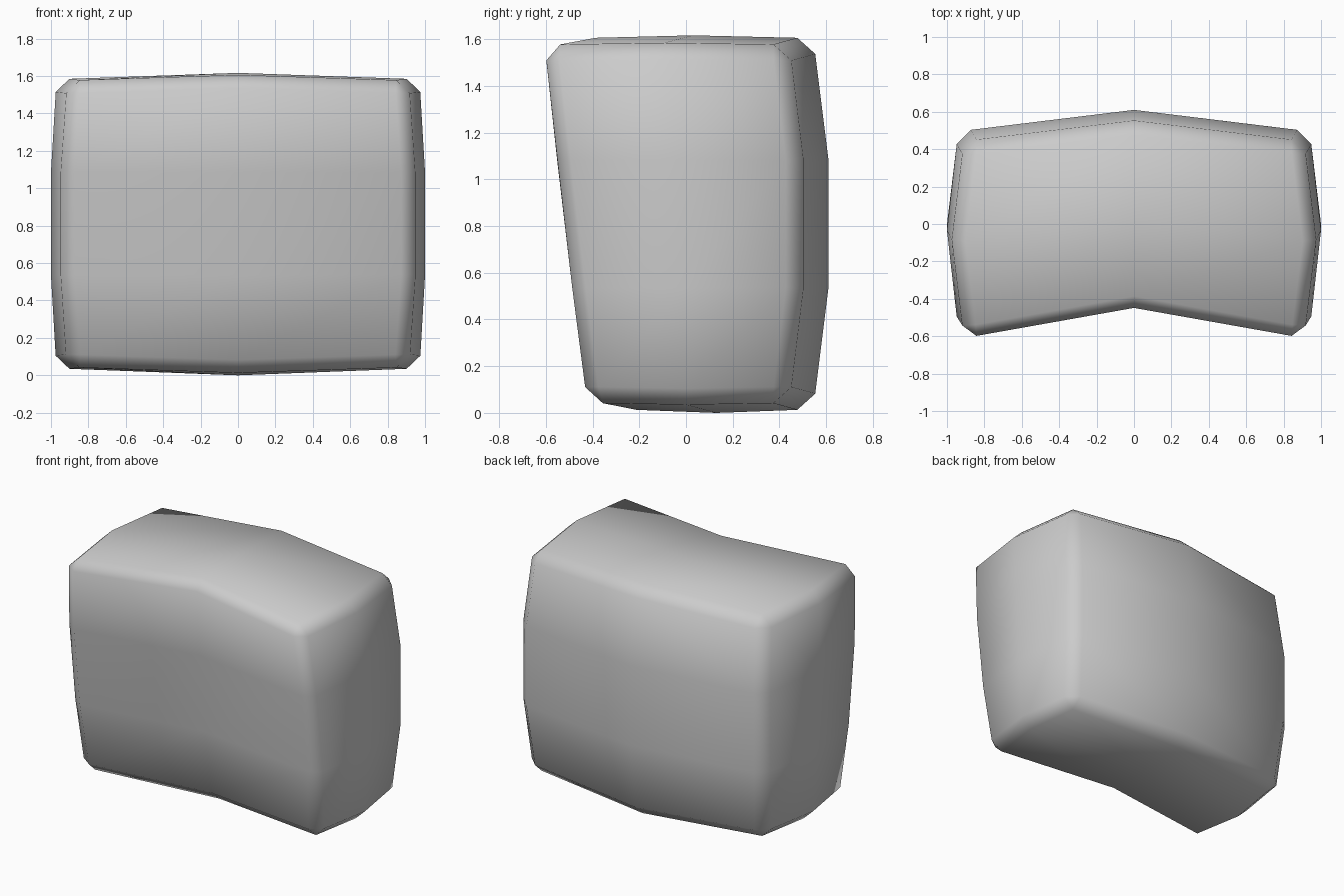
import bpy, bmesh

if "Cube" in bpy.data.objects:
    bpy.data.objects.remove(bpy.data.objects["Cube"])

# Section columns for the right half, one entry per level (bottom to top)
Z_SIDE = [0.045, 0.535, 1.085, 1.575]
CORNER_X = [0.905, 0.94, 0.94, 0.905]
MIDDLE_X = [0.97, 1.0, 1.0, 0.97]
FRONT_CENTRE = [-0.28, -0.365, -0.42, -0.455]
FRONT_CORNER = [-0.435, -0.497, -0.562, -0.618]
BACK_CENTRE = [0.545, 0.61, 0.61, 0.545]
BACK_CORNER = [0.435, 0.495, 0.495, 0.435]
Z_CENTRE = {-1: (0.015, 1.605), 0: (0.0, 1.617), 1: (0.015, 1.605)}
Y_CENTRE = (0.13, 0.03)


def point(i, j, k):
    """Position of cage point: i = left/right, j = front/back, k = level."""
    if i == 0:
        z = Z_CENTRE[j][k // 3] if k in (0, 3) else Z_SIDE[k]
        y = {-1: FRONT_CENTRE[k], 1: BACK_CENTRE[k], 0: Y_CENTRE[k // 3]}[j]
        return (0, y, z)
    x = MIDDLE_X[k] if j == 0 else CORNER_X[k]
    middle = (FRONT_CORNER[k] + BACK_CORNER[k]) / 2
    y = {-1: FRONT_CORNER[k], 0: middle, 1: BACK_CORNER[k]}[j]
    z = Z_SIDE[k]
    if j == 0:
        z += {0: -0.008, 3: 0.008}.get(k, 0)
    return (i * x, y, z)


bm = bmesh.new()
cage = {}


def vert(c):
    if c not in cage:
        cage[c] = bm.verts.new(point(*c))
    return cage[c]


# Six bulging sides as quad grids
low, high = (-1, -1, 0), (1, 1, 3)
for axis in range(3):
    u, v = [a for a in range(3) if a != axis]
    for end in (low[axis], high[axis]):
        for a in range(low[u], high[u]):
            for b in range(low[v], high[v]):
                quad = []
                for da, db in ((0, 0), (1, 0), (1, 1), (0, 1)):
                    c = [0, 0, 0]
                    c[axis], c[u], c[v] = end, a + da, b + db
                    quad.append(vert(tuple(c)))
                bm.faces.new(quad)
bmesh.ops.recalc_face_normals(bm, faces=bm.faces[:])

# Chamfer the twelve outer borders
coord = {v: c for c, v in cage.items()}


def is_border(edge):
    p, q = (coord[v] for v in edge.verts)
    return sum(p[n] == q[n] and p[n] in (low[n], high[n]) for n in range(3)) == 2


bmesh.ops.bevel(bm, geom=[e for e in bm.edges if is_border(e)], offset=0.068,
                offset_type='OFFSET', segments=1, profile=0.5,
                affect='EDGES', clamp_overlap=True)
bmesh.ops.recalc_face_normals(bm, faces=bm.faces[:])

# Padded block, smooth shaded
for f in bm.faces:
    f.smooth = True
mesh = bpy.data.meshes.new("padded_block")
bm.to_mesh(mesh)
bm.free()
block = bpy.data.objects.new("padded_block", mesh)
bpy.context.collection.objects.link(block)
